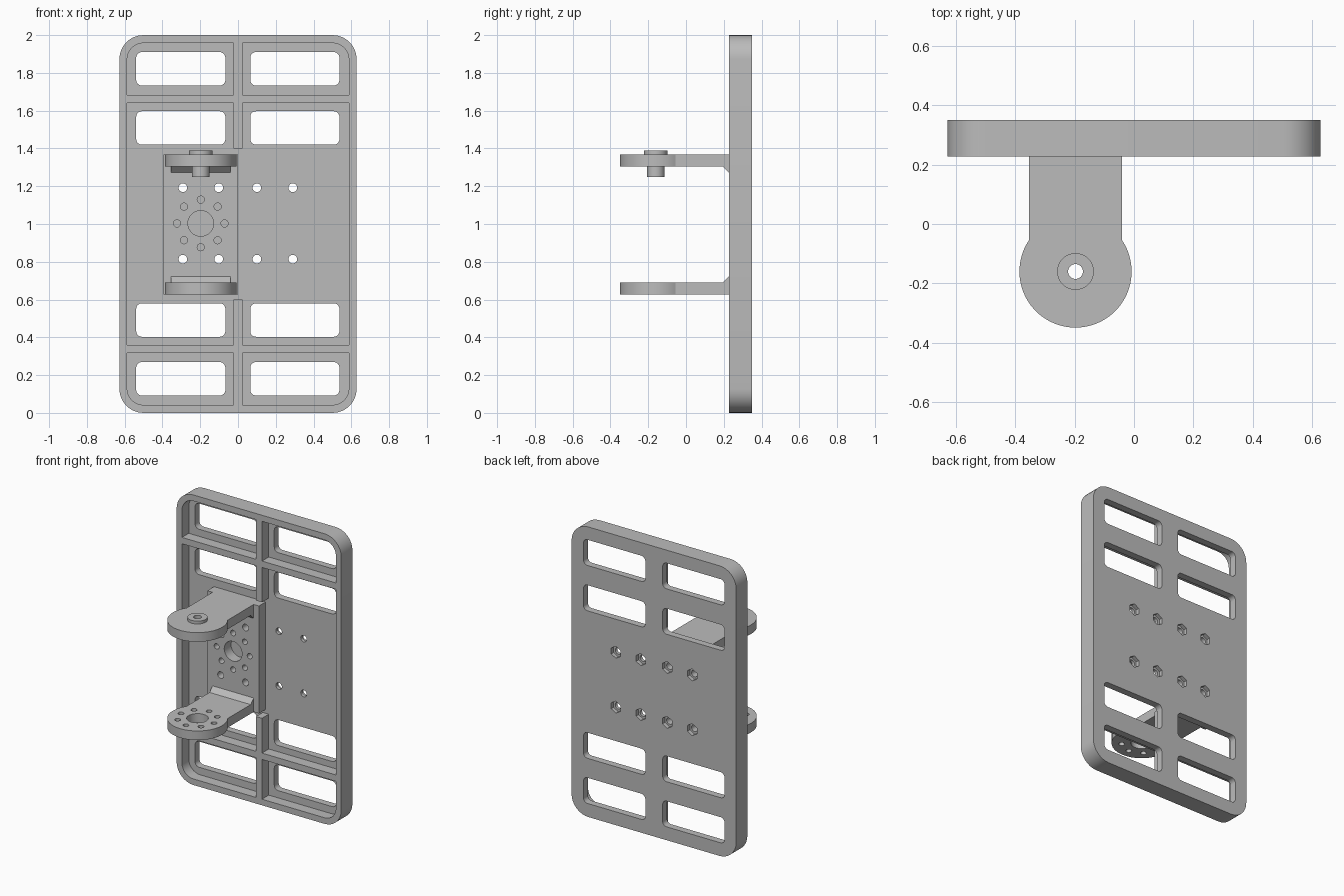
import bpy, bmesh, math
from math import cos, sin, pi
from mathutils import Vector

cube = bpy.data.objects.get("Cube")
if cube:
    bpy.data.objects.remove(cube, do_unlink=True)

grey = bpy.data.materials.new("plain grey")
grey.use_nodes = True
colour = (0.5, 0.5, 0.5, 1)
grey.diffuse_color = colour
grey.node_tree.nodes["Principled BSDF"].inputs["Base Color"].default_value = colour

FRONT, FLOOR, BACK = 0.228, 0.302, 0.35   # depth of rim, panel front, panel back
AXIS_X, AXIS_Y, MID = -0.197, -0.16, 1.003   # servo axis and hole pattern centre


def circle(cx, cy, r, n=32, start=0.0):
    return [(cx + r * cos(start + 2 * pi * i / n), cy + r * sin(start + 2 * pi * i / n))
            for i in range(n)]


def rounded(x0, x1, y0, y1, r, n=8):
    pts = []
    for k, (cx, cy) in enumerate([(x1 - r, y1 - r), (x0 + r, y1 - r),
                                  (x0 + r, y0 + r), (x1 - r, y0 + r)]):
        pts += [(cx + r * cos(pi / 2 * (k + i / n)), cy + r * sin(pi / 2 * (k + i / n)))
                for i in range(n + 1)]
    return pts


def rect(x0, x1, y0, y1):
    return [(x0, y0), (x1, y0), (x1, y1), (x0, y1)]


def prism(name, outlines, axis, lo, hi):
    """Extrude one or more separate outlines along an axis."""
    place = {"x": lambda a, b, t: (t, a, b),
             "y": lambda a, b, t: (a, t, b),
             "z": lambda a, b, t: (a, b, t)}[axis]
    step = Vector(place(0, 0, hi - lo))
    bm = bmesh.new()
    for outline in outlines:
        face = bm.faces.new([bm.verts.new(place(a, b, lo)) for a, b in outline])
        ext = bmesh.ops.extrude_face_region(bm, geom=[face])["geom"]
        bmesh.ops.translate(bm, vec=step,
                            verts=[v for v in ext if isinstance(v, bmesh.types.BMVert)])
        if not face.is_valid:
            continue
    # make sure every prism is closed at its starting end
    bmesh.ops.holes_fill(bm, edges=[e for e in bm.edges if e.is_boundary], sides=0)
    bmesh.ops.recalc_face_normals(bm, faces=bm.faces)
    mesh = bpy.data.meshes.new(name)
    bm.to_mesh(mesh)
    bm.free()
    mesh.materials.append(grey)
    obj = bpy.data.objects.new(name, mesh)
    bpy.context.collection.objects.link(obj)
    return obj


def activate(obj):
    bpy.ops.object.select_all(action="DESELECT")
    obj.select_set(True)
    bpy.context.view_layer.objects.active = obj


def cut(obj, *cutters):
    for cutter in cutters:
        mod = obj.modifiers.new("cut", "BOOLEAN")
        mod.operation, mod.solver, mod.object = "DIFFERENCE", "EXACT", cutter
        activate(obj)
        bpy.ops.object.modifier_apply(modifier=mod.name)
        bpy.data.objects.remove(cutter, do_unlink=True)


def smooth(obj):
    activate(obj)
    bpy.ops.object.shade_smooth_by_angle(angle=math.radians(30))


def ring(cx, cy):
    return [circle(x, y, 0.019, 16) for x, y in circle(cx, cy, 0.126, 8)]


# Back plate: shallow tray with windows, screw holes and nut pockets
plate = prism("back_plate", [rounded(-0.628, 0.628, 0, 2, 0.127)], "y", FRONT, BACK)
tray = prism("tray_cutter", [rounded(-0.587, 0.587, 0.042, 1.958, 0.086)], "y", 0.1, FLOOR)
windows = prism("window_cutter",
                [rounded(x, x + 0.472, z, z + 0.177, 0.03)
                 for x in (-0.539, 0.065) for z in (0.092, 0.403, 1.42, 1.733)],
                "y", 0.1, 0.5)
screws = [(x, MID + s * 0.189) for x in (-0.292, -0.102, 0.1, 0.29) for s in (-1, 1)]
holes = prism("screw_cutter", [circle(x, z, 0.023, 24) for x, z in screws], "y", 0.1, 0.5)
nuts = prism("nut_cutter", [circle(x, z, 0.041, 6, pi / 6) for x, z in screws], "y", 0.324, 0.5)
cut(plate, tray, windows, holes, nuts)
smooth(plate)

# Stiffening ribs, mirrored above and below the middle
for side, s in (("upper", 1), ("lower", -1)):
    def span(x0, x1, a, b):
        return rect(x0, x1, *sorted((1 + s * a, 1 + s * b)))
    prism(side + "_cross_rib", [span(-0.587, 0.587, 0.64, 0.684)], "y", FRONT, FLOOR)
    prism(side + "_centre_rib", [span(-0.023, 0.023, 0.4, 0.64),
                                 span(-0.023, 0.023, 0.684, 0.958)], "y", FRONT, FLOOR)

# Bracket base block with blind horn pattern and screw holes
base = prism("bracket_base", [rect(-0.394, 0, 0.627, 1.368)], "y", FRONT, FLOOR)
pattern = [circle(AXIS_X, MID, 0.068)] + ring(AXIS_X, MID)
pattern += [circle(x, z, 0.023, 24) for x, z in screws if x < 0]
cut(base, prism("pattern_cutter", pattern, "y", 0.1, 0.5))
smooth(base)

# Arm outline: straight root ending in a round head
HALF, HEAD = 0.157, 0.189
a0 = pi - math.acos(HALF / HEAD)
arc = 2 * pi - (2 * a0 - pi)
arm_outline = [(AXIS_X + HALF, FRONT), (AXIS_X - HALF, FRONT)]
arm_outline += [(AXIS_X + HEAD * cos(a0 + arc * i / 48), AXIS_Y + HEAD * sin(a0 + arc * i / 48))
                for i in range(49)]

# Lower arm carries the horn pattern
lower = prism("lower_arm", [arm_outline], "z", 0.627, 0.69)
cut(lower, prism("horn_cutter", [circle(AXIS_X, AXIS_Y, 0.068)] + ring(AXIS_X, AXIS_Y),
                 "z", 0.5, 0.8))

# Upper arm carries a flanged bushing
upper = prism("upper_arm", [arm_outline], "z", 1.305, 1.368)
flange = prism("bushing_flange", [circle(AXIS_X, AXIS_Y, 0.062)], "z", 1.368, 1.388)
sleeve = prism("bushing_sleeve", [circle(AXIS_X, AXIS_Y, 0.047)], "z", 1.248, 1.305)
for part in (upper, flange, sleeve):
    cut(part, prism("bore_cutter", [circle(AXIS_X, AXIS_Y, 0.025)], "z", 1.2, 1.5))
for part in (lower, upper, flange, sleeve):
    smooth(part)

# Sloped gussets where the arms meet the base
for name, z, s in (("lower_gusset", 0.69, 1), ("upper_gusset", 1.305, -1)):
    prism(name, [[(FRONT, z), (FRONT, z + s * 0.033), (FRONT - 0.033, z)]],
          "x", AXIS_X - HALF, AXIS_X + HALF)
